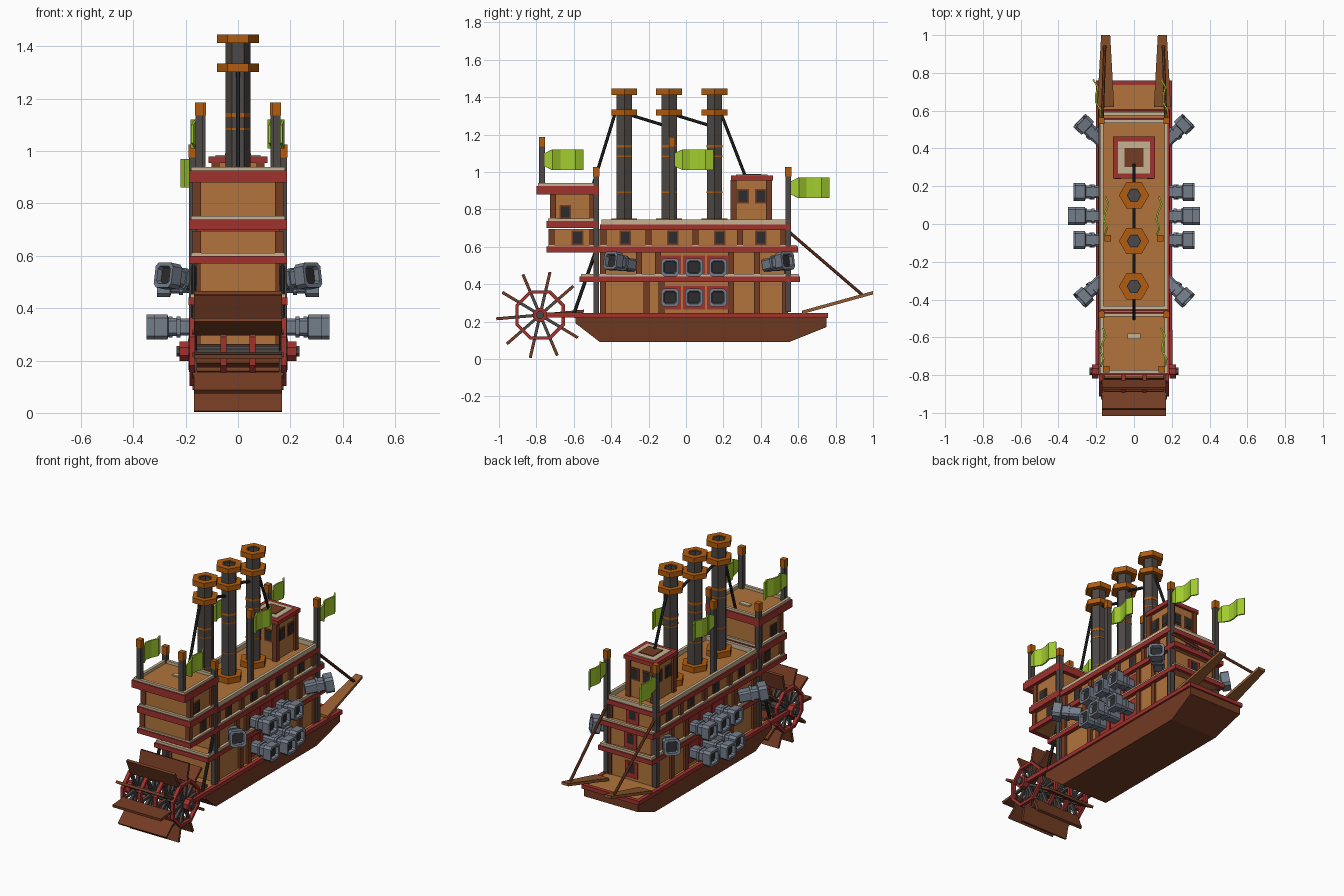
import bpy, bmesh
from math import cos, sin, pi, radians
from mathutils import Matrix, Vector

cube = bpy.data.objects.get("Cube")
if cube:
    bpy.data.objects.remove(cube)


def material(name, rgb):
    lin = [((c / 255 + 0.055) / 1.055) ** 2.4 for c in rgb] + [1]
    m = bpy.data.materials.new(name)
    m.use_nodes = True
    m.diffuse_color = lin
    m.node_tree.nodes["Principled BSDF"].inputs["Base Color"].default_value = lin
    return m


TAN = material("tan_wood", (178, 116, 60))
RED = material("red_paint", (160, 50, 46))
CREAM = material("cream_rail", (198, 178, 146))
BROWN = material("brown_wood", (116, 60, 35))
PLANK = material("plank_wood", (150, 92, 48))
IRON = material("dark_iron", (76, 72, 70))
STEEL = material("gun_steel", (116, 125, 138))
BLACK = material("black", (44, 44, 46))
ORANGE = material("orange_brass", (178, 92, 14))
GREEN = material("green_cloth", (162, 204, 46))

HEX = [(cos(i * pi / 3), sin(i * pi / 3)) for i in range(6)]
OCT = [(cos(i * pi / 4 + pi / 8), sin(i * pi / 4 + pi / 8)) for i in range(8)]
GUN = [(1, .7), (.7, 1), (-.7, 1), (-1, .7), (-1, -.7), (-.7, -1), (.7, -1), (1, -.7)]


def finish(name, bm, *mats, mirror=False):
    bmesh.ops.recalc_face_normals(bm, faces=bm.faces)
    me = bpy.data.meshes.new(name)
    bm.to_mesh(me)
    bm.free()
    for m in mats:
        me.materials.append(m)
    ob = bpy.data.objects.new(name, me)
    bpy.context.collection.objects.link(ob)
    if mirror:
        ob.modifiers.new("Mirror", "MIRROR").use_mirror_merge = False
    return ob


def box(bm, x0, x1, y0, y1, z0, z1):
    c = Vector((x0 + x1, y0 + y1, z0 + z1)) / 2
    bmesh.ops.create_cube(bm, size=1, matrix=Matrix.Translation(c)
                          @ Matrix.Diagonal((x1 - x0, y1 - y0, z1 - z0, 1)))


def block(bm, c, s):
    box(bm, *[v for a, b in zip(c, s) for v in (a - b / 2, a + b / 2)])


def aim(a, b):
    return Matrix.Translation(a) @ (Vector(b) - Vector(a)).to_track_quat("Z", "Y").to_matrix().to_4x4()


def beam(bm, a, b, w):
    loft(bm, [(w / 2, 0), (w / 2, (Vector(b) - Vector(a)).length)], OCT, aim(a, b))


def loft(bm, sections, shape, mat=Matrix(), cap=True):
    rings = [[bm.verts.new(mat @ Vector((x * r, y * r, z))) for x, y in shape] for r, z in sections]
    n = len(shape)
    for a, b in zip(rings, rings[1:]):
        for i in range(n):
            bm.faces.new((a[i], a[(i + 1) % n], b[(i + 1) % n], b[i]))
    if not cap:
        bmesh.ops.remove_doubles(bm, verts=sum(rings, []), dist=1e-5)
        return None
    bm.faces.new(rings[0])
    return bm.faces.new(rings[-1])


def tube(bm, r0, r1, z0, z1, shape, mat=Matrix()):
    loft(bm, [(r0, z0), (r1, z0), (r1, z1), (r0, z1), (r0, z0)], shape, mat, False)


def frame(bm, hx, y0, y1, z0, z1, w):
    for x0, x1 in ((-hx, w - hx), (hx - w, hx)):
        box(bm, x0, x1, y0, y1, z0, z1)
    box(bm, w - hx, hx - w, y0, y0 + w, z0, z1)
    box(bm, w - hx, hx - w, y1 - w, y1, z0, z1)


# Hull: a side profile, narrower at the keel
bm = bmesh.new()
prof = [(-.59, .225), (-.59, .19), (-.46, .09), (.55, .09), (.75, .17), (.75, .225)]
sides = [[bm.verts.new((s * (.168 if z < .1 else .19), y, z)) for y, z in prof] for s in (-1, 1)]
for side in sides:
    bm.faces.new(side)
for i in range(len(prof)):
    j = (i + 1) % len(prof)
    bm.faces.new((sides[0][i], sides[0][j], sides[1][j], sides[1][i]))
finish("hull", bm, BROWN)

# Decks: red rim, cream rail, tan floor
for name, hx, y0, y1, z0, z1, rail in (
        ("main_deck", .202, -.6, .76, .22, .245, 0), ("second_deck", .19, -.57, .61, .412, .44, .015),
        ("third_deck", .188, -.745, .6, .57, .6, .01), ("top_deck", .188, -.46, .56, .69, .72, .025),
        ("aft_deck", .188, -.745, -.47, .7, .738, .014), ("aft_roof", .188, -.8, -.465, .88, .926, .014)):
    bm = bmesh.new()
    frame(bm, hx, y0, y1, z0, z1, .025)
    finish(name + "_rim", bm, RED)
    bm = bmesh.new()
    box(bm, .02 - hx, hx - .02, y0 + .02, y1 - .02, z0 + .004, z1 - .004)
    finish(name + "_floor", bm, TAN)
    if rail:
        bm = bmesh.new()
        frame(bm, hx - .008, y0 + .008, y1 - .008, z1 - .006, z1 + rail, .018)
        finish(name + "_rail", bm, CREAM)

# Cabins with posts along the walls
for name, hx, y0, y1, z0, z1, posts in (
        ("lower_cabin", .16, -.46, .54, .24, .415, (-.445, -.21, -.13, .24, .38, .53)),
        ("middle_cabin", .16, -.46, .55, .44, .575, (-.445, -.25, -.15, .24, .38, .54)),
        ("upper_cabin", .16, -.73, .53, .59, .695, (-.72, -.5, -.44, -.2, .05, .29, .52)),
        ("aft_cabin", .16, -.72, -.49, .73, .885, (-.71, -.5)),
        ("wheelhouse", .088, .25, .45, .72, .957, (.255, .445))):
    bm = bmesh.new()
    box(bm, -hx, hx, y0, y1, z0, z1)
    finish(name, bm, TAN)
    bm = bmesh.new()
    for y in posts:
        box(bm, hx - .018, hx + .014, y - .016, y + .016, z0, z1)
    finish(name + "_posts", bm, BROWN, mirror=True)

# Wheelhouse roof
for name, mat, hx, top in (("roof_rim", RED, .112, .98), ("roof_panel", CREAM, .085, .985),
                           ("roof_hatch", BROWN, .05, .99)):
    bm = bmesh.new()
    block(bm, (0, .352, top - .0125), (2 * hx, 2 * hx, .025))
    finish(name, bm, mat)

# Windows: thin frame and pane plates on the walls
frames, panes = bmesh.new(), bmesh.new()
spots = [(.16, y, .648) for y in (-.58, -.325, -.07, .18, .4)]
spots += [(.16, -.645, .785)] + [(.088, y, .87) for y in (.305, .4)]
for x, y, z in spots:
    block(frames, (x, y, z), (.01, .062, .078))
    block(panes, (x + .003, y, z), (.009, .046, .06))
for y, d in ((.25, -.003), (.45, .003)):
    block(frames, (.042, y, .87), (.06, .01, .078))
    block(panes, (.042, y + d, .87), (.044, .009, .06))
finish("window_frames", frames, BROWN, mirror=True)
finish("window_panes", panes, BLACK, mirror=True)

# Bow doors
doors, panes = bmesh.new(), bmesh.new()
for y, z in ((.54, .31), (.55, .5), (.53, .645)):
    block(doors, (0, y, z), (.085, .016, .1))
    block(panes, (0, y + .006, z + .01), (.045, .009, .06))
finish("bow_doors", doors, RED)
finish("bow_door_panes", panes, BLACK)

# Guns and gun ports
guns, ports = bmesh.new(), bmesh.new()


def gun(a, b):
    n = (Vector(b) - Vector(a)).length
    end = loft(guns, [(.033, 0), (.033, n - .1), (.04, n - .1), (.04, n - .085), (.034, n - .085),
                      (.034, n - .055), (.048, n - .05), (.048, n), (.034, n), (.03, n - .02)],
               GUN, aim(a, b))
    end.material_index = 1


for y in (-.085, .042, .17):
    mid = .04 < y < .1
    for z, tip in ((.49, .31), (.328, .35 if mid else .32)):
        gun((.15, y, z), (tip, y, z))
        block(ports, (.16, y, z), (.016, .118, .125))
for s, y in ((-1, -.29), (1, .43)):
    gun((.165, y, .5), (.285, y + s * .115, .527))
finish("guns", guns, STEEL, BLACK, mirror=True)
finish("gun_ports", ports, RED, mirror=True)

# Funnels with brass collars
bodies, brass = bmesh.new(), bmesh.new()
for y in (-.33, -.09, .152):
    at = Matrix.Translation((0, y, 0))
    tube(bodies, .034, .047, .715, 1.44, HEX, at)
    loft(bodies, [(.04, .9), (.04, 1.34)], HEX, at)
    for r, z0, z1 in ((.08, .715, .752), (.08, 1.302, 1.335), (.08, 1.412, 1.445),
                      (.0485, .888, .895), (.0485, 1.08, 1.088), (.0485, 1.13, 1.145)):
        tube(brass, .04, r, z0, z1, HEX, at)
finish("funnels", bodies, IRON)
finish("funnel_collars", brass, ORANGE)

# Flag poles with brass tips
poles, tips = bmesh.new(), bmesh.new()
for x, y, z0, z1 in ((.148, -.77, .92, 1.185), (.14, -.075, .715, 1.185),
                     (.172, -.48, .24, 1.025), (.172, .546, .25, 1.025)):
    block(poles, (x, y, (z0 + z1) / 2), (.03, .03, z1 - z0))
    block(tips, (x, y, z1 - .024), (.034, .034, .05))
finish("poles", poles, IRON, mirror=True)
finish("pole_tips", tips, ORANGE, mirror=True)

# Waving flags
for i, (x0, x1, y, z) in enumerate(((-.175, -.158, -.77, 1.01), (.165, .148, -.77, 1.01),
                                    (-.155, -.145, -.075, 1.01), (.12, .138, -.075, 1.01),
                                    (-.18, -.21, .546, .86), (.172, .15, .546, .86))):
    bm = bmesh.new()
    cols = []
    for k in range(6):
        t = k / 5
        x = x0 + (x1 - x0) * t + .012 * sin(k * 2)
        inset = .02 if k == 0 else 0
        cols.append([bm.verts.new((x, y + .015 + .205 * t, z + h)) for h in (inset, .11 - inset)])
    for a, b in zip(cols, cols[1:]):
        bm.faces.new((a[0], b[0], b[1], a[1]))
    ob = finish("flag_%d" % (i + 1), bm, GREEN)
    mod = ob.modifiers.new("Solidify", "SOLIDIFY")
    mod.thickness, mod.offset = .009, 0

# Paddle wheel
HUB = Vector((0, -.78, .235))
paddles, spokes, rims = bmesh.new(), bmesh.new(), bmesh.new()
for i in range(10):
    turn = Matrix.Translation(HUB) @ Matrix.Rotation(radians(5 + 36 * i), 4, "X")
    bmesh.ops.create_cube(paddles, size=1, matrix=turn @ Matrix.Translation((0, .183, 0))
                          @ Matrix.Diagonal((.338, .105, .016, 1)))
    for x in (-.165, -.055, .055, .165):
        bmesh.ops.create_cube(spokes, size=1, matrix=turn @ Matrix.Translation((x, .075, 0))
                              @ Matrix.Diagonal((.018, .15, .016, 1)))
axle = Matrix.Translation(HUB) @ Matrix.Rotation(pi / 2, 4, "Y")
loft(spokes, [(.022, -.235), (.022, .235)], OCT, axle)
for x in (-.175, -.055, .055, .175):
    tube(rims, .124, .143, x - .011, x + .011, OCT, axle)
for x in (-.205, .205):
    tube(rims, .02, .04, x - .018, x + .018, OCT, axle)
finish("paddles", paddles, BROWN)
finish("wheel_spokes", spokes, IRON)
finish("wheel_rims", rims, RED)
bm = bmesh.new()
box(bm, .184, .204, -.79, -.56, .222, .248)
finish("wheel_arms", bm, RED, mirror=True)

# Tapered bow planks and their stays
bm = bmesh.new()
ends = [[bm.verts.new((.15 + s * w, y, z + h)) for s, h in ((-1, 0), (1, 0), (1, .018), (-1, .018))]
        for w, y, z in ((.045, .62, .24), (.024, 1, .345))]
for ring in ends:
    bm.faces.new(ring)
for i in range(4):
    j = (i + 1) % 4
    bm.faces.new((ends[0][i], ends[0][j], ends[1][j], ends[1][i]))
finish("bow_planks", bm, PLANK, mirror=True)
bm = bmesh.new()
beam(bm, (.168, .55, .68), (.155, .94, .345), .018)
finish("bow_stays", bm, BROWN, mirror=True)

# Funnel cables and stern struts
bm = bmesh.new()
for y0, z0, y1, z1 in ((-.5, .92, -.38, 1.31), (-.3, 1.305, -.12, 1.25),
                       (-.06, 1.305, .12, 1.25), (.19, 1.305, .32, .97)):
    beam(bm, (0, y0, z0), (0, y1, z1), .018)
finish("funnel_cables", bm, BLACK)
bm = bmesh.new()
beam(bm, (.17, -.6, .24), (.17, -.485, .57), .02)
finish("stern_struts", bm, BLACK, mirror=True)

# Small hatch on the aft roof
bm = bmesh.new()
block(bm, (0, -.595, .924), (.07, .03, .012))
finish("aft_hatch", bm, CREAM)
